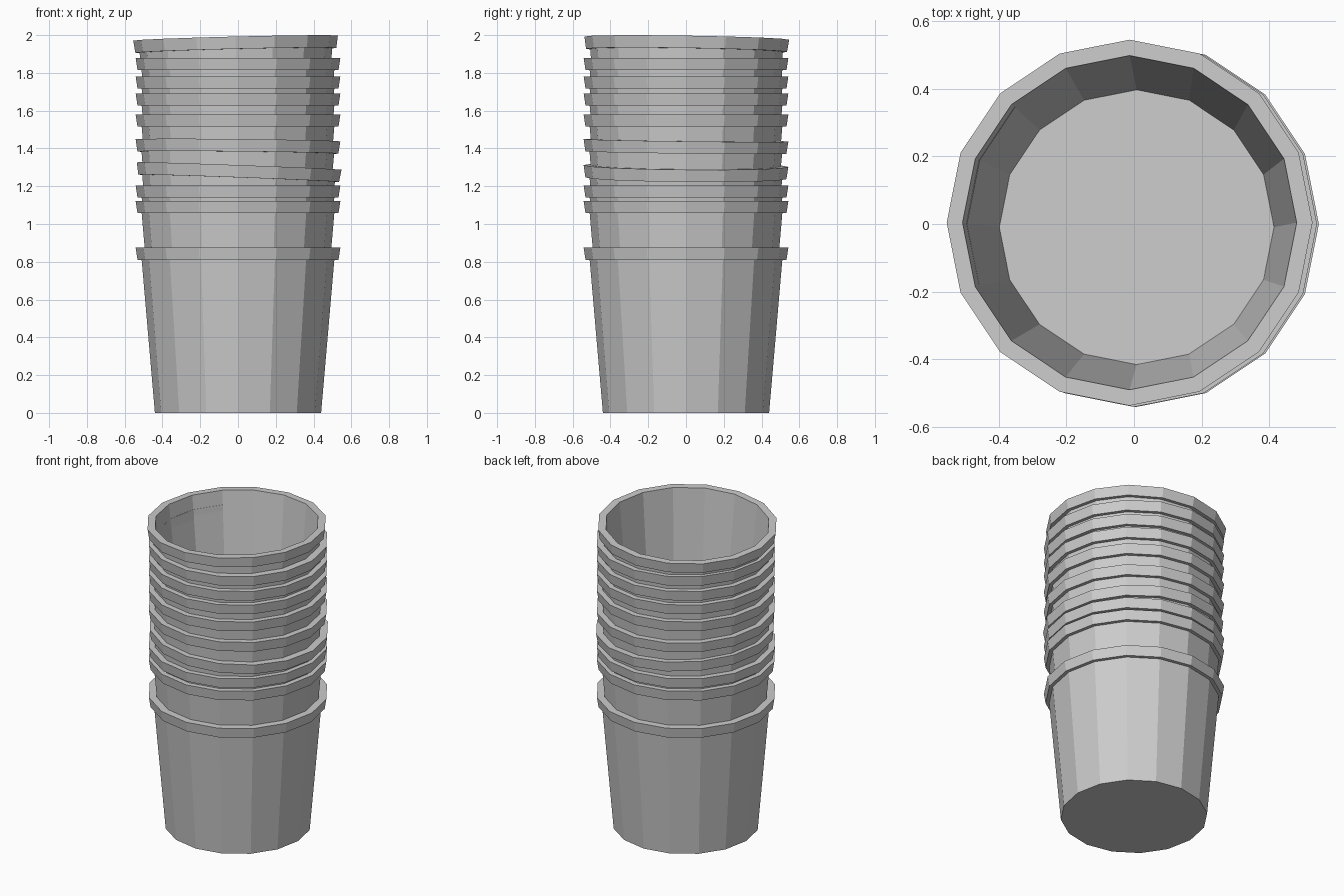
import bpy, bmesh
from math import radians, sin, cos, tau

cube = bpy.data.objects.get("Cube")
if cube:
    bpy.data.objects.remove(cube, do_unlink=True)

SIDES = 16
HEIGHT = 0.875

# Plain grey plastic
grey = bpy.data.materials.new("grey_plastic")
grey.use_nodes = True
colour = (0.6, 0.6, 0.6, 1)
grey.diffuse_color = colour
grey.node_tree.nodes["Principled BSDF"].inputs["Base Color"].default_value = colour

# Cup profile (radius, height): outer wall, rim lip, inner wall
profile = [(0.44, 0), (0.51, 0.81), (0.532, 0.81), (0.542, HEIGHT),
           (0.495, HEIGHT), (0.407, 0.02)]


def make_cup_mesh():
    """Lathe the profile and cap both floors; the origin is at the rim centre."""
    bm = bmesh.new()
    rings = []
    for r, z in profile:
        rings.append([bm.verts.new((r * cos(tau * i / SIDES), r * sin(tau * i / SIDES), z - HEIGHT))
                      for i in range(SIDES)])
    for a, b in zip(rings, rings[1:]):
        for i in range(SIDES):
            j = (i + 1) % SIDES
            bm.faces.new((a[i], a[j], b[j], b[i]))
    bm.faces.new(rings[0][::-1])
    bm.faces.new(rings[-1])
    mesh = bpy.data.meshes.new("cup")
    bm.to_mesh(mesh)
    bm.free()
    mesh.materials.append(grey)
    return mesh


cup_mesh = make_cup_mesh()


def add_cup(number, z, x=0, y=0, tilt_x=0, tilt_y=0):
    cup = bpy.data.objects.new(f"cup_{number}", cup_mesh)
    cup.location = (x, y, z)
    cup.rotation_euler = (radians(tilt_x), radians(tilt_y), 0)
    bpy.context.collection.objects.link(cup)


# Upright cups, by rim height
for number, z in {1: HEIGHT, 2: 1.122, 3: 1.205, 6: 1.58,
                  7: 1.692, 8: 1.782, 9: 1.88}.items():
    add_cup(number, z)

# Cups that sit crooked in the stack
add_cup(4, 1.307, x=0.006, tilt_x=-0.5, tilt_y=2.1)
add_cup(5, 1.443, tilt_x=-0.7, tilt_y=0.6)
add_cup(10, 1.984, x=-0.013, y=0.004, tilt_x=-0.9, tilt_y=-1.4)
